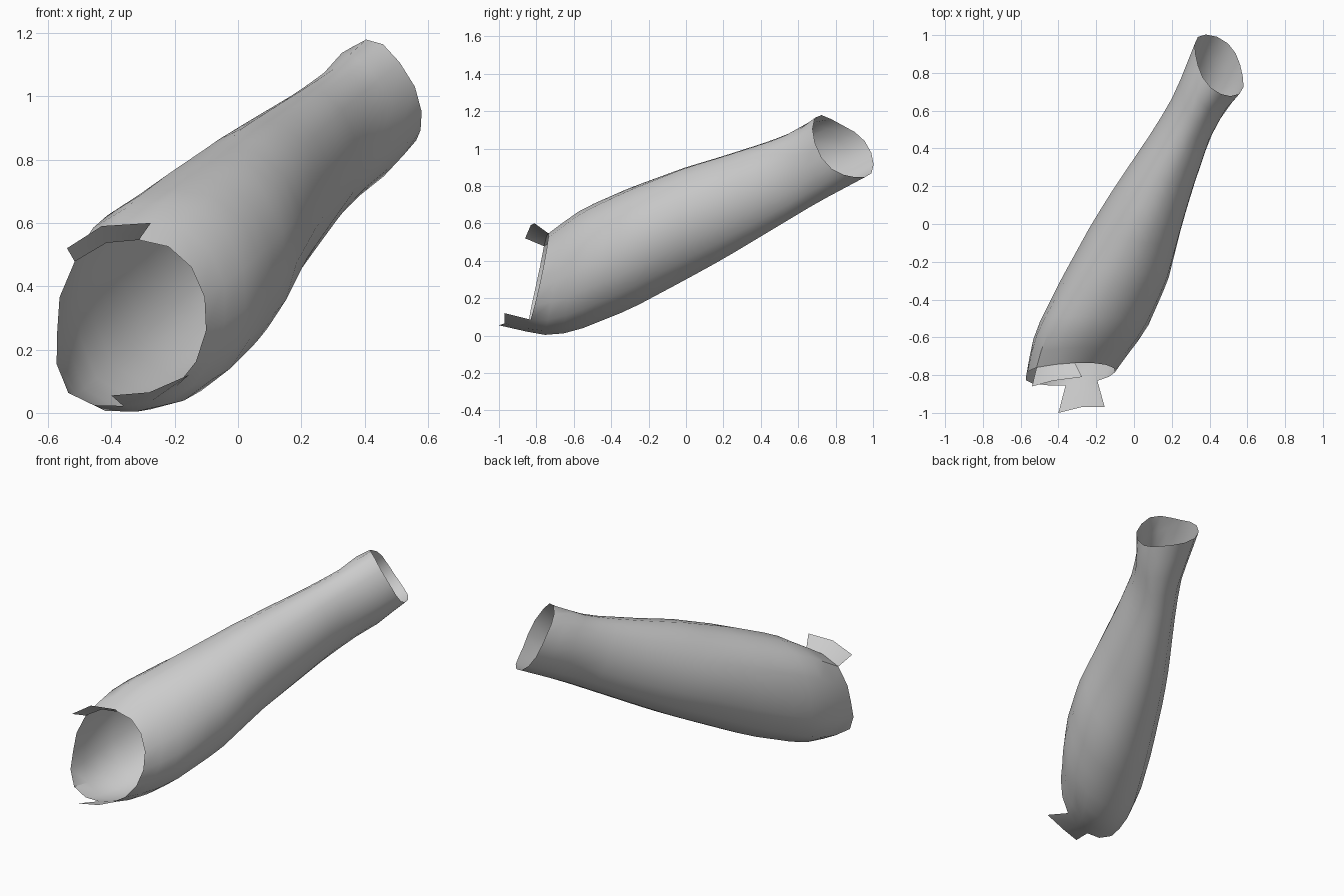
import bpy, bmesh, math

if "Cube" in bpy.data.objects:
    bpy.data.objects.remove(bpy.data.objects["Cube"])

# Cross-sections along y: (y, x_left, x_right, z_bottom, z_top)
SECTIONS = [
    (-0.90, -0.60, -0.17, 0.04, 0.43),
    (-0.85, -0.58, -0.14, 0.02, 0.47),
    (-0.75, -0.56, -0.08, 0.003, 0.535),
    (-0.65, -0.545, 0.00, 0.012, 0.61),
    (-0.55, -0.515, 0.07, 0.04, 0.68),
    (-0.30, -0.39, 0.18, 0.14, 0.79),
    (0.00, -0.225, 0.255, 0.30, 0.90),
    (0.20, -0.10, 0.315, 0.41, 0.96),
    (0.45, 0.07, 0.40, 0.56, 1.04),
    (0.60, 0.165, 0.48, 0.65, 1.10),
    (0.70, 0.22, 0.57, 0.71, 1.175),
    (0.85, 0.28, 0.63, 0.79, 1.20),
    (1.00, 0.34, 0.69, 0.87, 1.25),
]
SIDES, RINGS = 16, 18


def section(y):
    for a, b in zip(SECTIONS, SECTIONS[1:]):
        if y <= b[0]:
            break
    t = (y - a[0]) / (b[0] - a[0])
    return [p + (q - p) * t for p, q in zip(a[1:], b[1:])]


def wall_point(angle, t):
    c, s = math.cos(angle), math.sin(angle)
    # slanted wide rim and slanted narrow rim
    y0 = -0.795 + 0.01 * c + 0.06 * s
    y1 = 0.84 - 0.115 * c - 0.116 * s
    y = y0 + (y1 - y0) * t
    xl, xr, zb, zt = section(y)
    # oval leans to the upper right toward the narrow end
    s2 = math.sin(2 * angle)
    r = 1.0 + 0.10 * min(1, 2 * t) * s2
    # left side is fuller near the wide end
    if c < 0:
        r += 0.14 * max(0, 1 - 2.2 * t) * s2 ** 2
    return ((xl + xr) / 2 + (xr - xl) / 2 * c * r, y,
            (zb + zt) / 2 + (zt - zb) / 2 * s * r)


bm = bmesh.new()

# Tapered open sleeve
rings = [[bm.verts.new(wall_point(2 * math.pi * i / SIDES, j / RINGS))
          for i in range(SIDES)] for j in range(RINGS + 1)]
for lo, hi in zip(rings, rings[1:]):
    for i in range(SIDES):
        k = (i + 1) % SIDES
        bm.faces.new((lo[i], lo[k], hi[k], hi[i]))


# Ragged flaps continuing from the wide rim
def flap(first, outer):
    tips = [bm.verts.new(p) for p in outer]
    for n in range(len(tips) - 1):
        bm.faces.new((rings[0][first + n], rings[0][first + n + 1],
                      tips[n + 1], tips[n]))


flap(4, [(-0.275, -0.81, 0.60), (-0.43, -0.83, 0.59), (-0.54, -0.86, 0.52)])
flap(12, [(-0.40, -1.0, 0.055), (-0.28, -0.97, 0.065), (-0.155, -0.97, 0.12)])

bmesh.ops.recalc_face_normals(bm, faces=bm.faces)
mesh = bpy.data.meshes.new("sleeve")
bm.to_mesh(mesh)
bm.free()
obj = bpy.data.objects.new("sleeve", mesh)
bpy.context.collection.objects.link(obj)
bpy.context.view_layer.objects.active = obj
obj.select_set(True)
bpy.ops.object.shade_smooth_by_angle(angle=math.radians(40))
